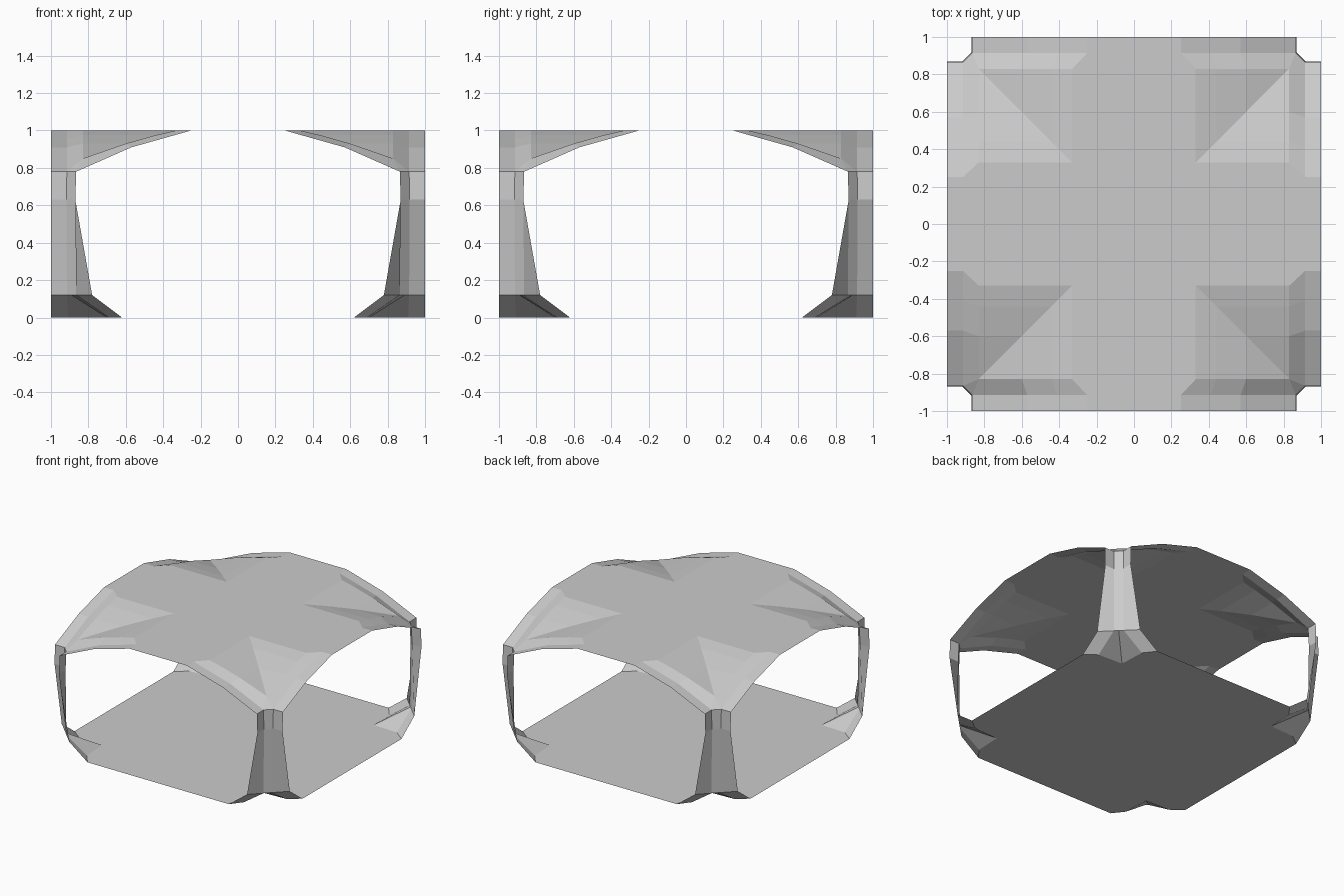
import bpy, bmesh

if "Cube" in bpy.data.objects:
    bpy.data.objects.remove(bpy.data.objects["Cube"])

QUADS = [(1, 1), (-1, 1), (-1, -1), (1, -1)]


def finish(name, bm, mirror=False):
    bmesh.ops.remove_doubles(bm, verts=bm.verts, dist=0.0005)
    mesh = bpy.data.meshes.new(name)
    bm.to_mesh(mesh)
    bm.free()
    ob = bpy.data.objects.new(name, mesh)
    bpy.context.collection.objects.link(ob)
    if mirror:
        m = ob.modifiers.new("four_corners", 'MIRROR')
        m.use_axis = (True, True, False)
        m.use_clip = False
        m.use_mirror_merge = False
    return ob


def add_face(bm, pts):
    """One face plus its twin across the x=y diagonal."""
    clean = [p for i, p in enumerate(pts) if p != pts[i - 1]]
    if len(clean) < 3:
        return
    bm.faces.new([bm.verts.new(p) for p in clean])
    bm.faces.new([bm.verts.new((y, x, z)) for x, y, z in reversed(clean)])


def skin(bm, rows):
    for a, b in zip(rows, rows[1:]):
        for i in range(len(a) - 1):
            add_face(bm, [a[i], a[i + 1], b[i + 1], b[i]])


def flat_sheet(name, corner, z, up):
    """Flat n-gon whose outline repeats one corner contour in all quadrants."""
    bm = bmesh.new()
    outline = []
    full = [(y, x) for x, y in corner] + [c for c in reversed(corner) if c[0] != c[1]]
    for sx, sy in QUADS:
        pts = [(x * sx, y * sy, z) for x, y in full]
        outline += pts if sx * sy > 0 else pts[::-1]
    f = bm.faces.new([bm.verts.new(p) for p in outline])
    f.normal_update()
    if (f.normal.z > 0) != up:
        f.normal_flip()
    bmesh.ops.triangulate(bm, faces=[f])
    return finish(name, bm)


# floor, notched around the pillar feet
foot = [(.62, 1), (.69, .91), (.70, .70)]
flat_sheet("floor", foot, 0, True)

# flat cross-shaped middle of the ceiling
flat_sheet("ceiling_center", [(.25, 1), (.25, .915), (.33, .83), (.33, .33)], 1, False)

# groined vault: sunken panel inside, lower rib along the tile edge
panel = [(.33, 1), (.44, .975), (.60, .93), (.83, .85)]
rib = [(.25, 1), (.41, .955), (.57, .91), (.865, .78)]
bm = bmesh.new()
skin(bm, [[(x, x, z) for x, z in panel],
          [(x, .83, z) for x, z in panel],
          [(x, .915, z) for x, z in rib],
          [(x, 1, z) for x, z in rib]])
add_face(bm, [(.83, .83, .85), (.865, .915, .78), (.89, .89, .78)])
finish("vault_corners", bm, True)

# chamfered pillar shells with flared feet
rings = [(.78, [(.865, 1), (.865, .915), (.89, .89)]),
         (.63, [(.87, 1), (.87, .918), (.894, .894)]),
         (.12, [(.78, 1), (.865, .915), (.89, .89)]),
         (0, foot)]
bm = bmesh.new()
skin(bm, [[(x, y, z) for x, y in ring] for z, ring in rings])
finish("pillars", bm, True)
